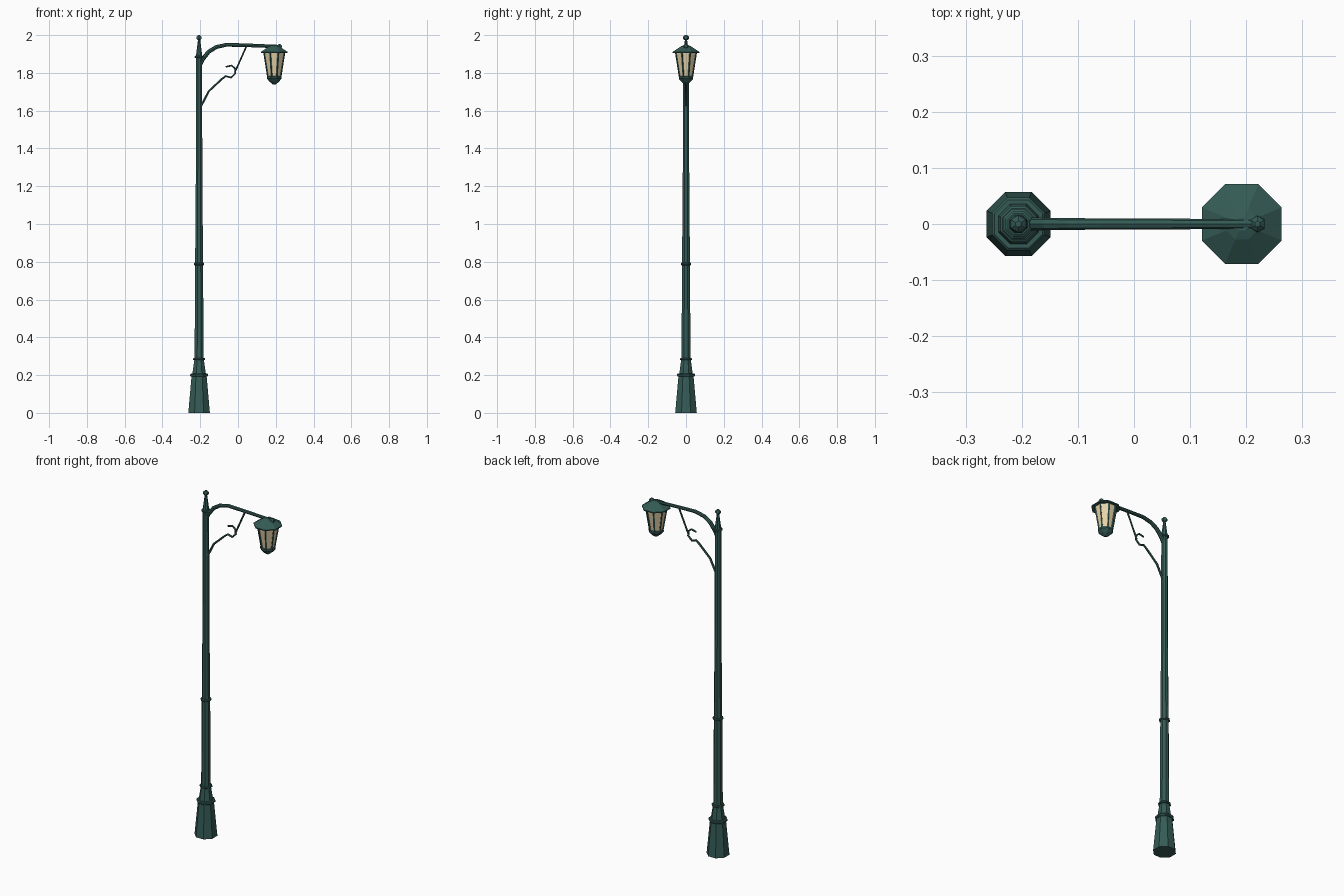
import bpy, math
from mathutils import Vector

if "Cube" in bpy.data.objects:
    bpy.data.objects.remove(bpy.data.objects["Cube"])

PX, LX = -0.206, 0.192   # pole and lantern axes


def material(name, color):
    m = bpy.data.materials.new(name)
    m.diffuse_color = color
    m.use_nodes = True
    m.node_tree.nodes["Principled BSDF"].inputs["Base Color"].default_value = m.diffuse_color
    return m


GREEN = material("green_paint", (0.035, 0.105, 0.092, 1))
GLASS = material("warm_glass", (0.80, 0.66, 0.40, 1))


def mesh_object(name, verts, faces, mat):
    me = bpy.data.meshes.new(name)
    me.from_pydata(verts, [], faces)
    me.materials.append(mat)
    ob = bpy.data.objects.new(name, me)
    bpy.context.collection.objects.link(ob)
    return ob


def lathe(name, x, profile, mat=GREEN, sides=8):
    """Flat-sided turned part; profile holds (apothem, z) from bottom to top."""
    k = 1 / math.cos(math.pi / sides)
    verts, faces = [], []
    for r, z in profile:
        for i in range(sides):
            a = 2 * math.pi * (i + 0.5) / sides
            verts.append((x + r * k * math.cos(a), r * k * math.sin(a), z))
    for j in range(len(profile) - 1):
        for i in range(sides):
            n = (i + 1) % sides
            faces.append((j * sides + i, j * sides + n, (j + 1) * sides + n, (j + 1) * sides + i))
    faces.append(tuple(reversed(range(sides))))
    faces.append(tuple(range(len(verts) - sides, len(verts))))
    return mesh_object(name, verts, faces, mat)


def tube(name, points, r0, r1, sides=6, mat=GREEN):
    """Faceted tube through points, tapering from r0 to r1."""
    pts = [Vector(p) for p in points]
    verts, faces = [], []
    for j, p in enumerate(pts):
        t = (pts[min(j + 1, len(pts) - 1)] - pts[max(j - 1, 0)]).normalized()
        u = t.cross(Vector((0, 1, 0)))
        u = u.normalized() if u.length > 0.1 else Vector((1, 0, 0))
        v = u.cross(t)
        r = r0 + (r1 - r0) * j / (len(pts) - 1)
        for i in range(sides):
            a = 2 * math.pi * i / sides
            verts.append(p + r * (math.cos(a) * v + math.sin(a) * u))
    for j in range(len(pts) - 1):
        for i in range(sides):
            n = (i + 1) % sides
            faces.append((j * sides + i, j * sides + n, (j + 1) * sides + n, (j + 1) * sides + i))
    faces += [tuple(reversed(range(sides))), tuple(range(len(verts) - sides, len(verts)))]
    return mesh_object(name, verts, faces, mat)


def knob(name, x, z, r):
    lathe(name, x, [(0.35 * r, z - r), (0.87 * r, z - 0.5 * r), (r, z),
                    (0.87 * r, z + 0.5 * r), (0.35 * r, z + r)], sides=6)


def plane_path(pairs):
    return [(x, 0, z) for x, z in pairs]


# Post: flared base, shaft and collars
lathe("base", PX, [(0.057, 0), (0.040, 0.195), (0.036, 0.205), (0.025, 0.283)])
lathe("shaft", PX, [(0.024, 0.27), (0.021, 0.785), (0.017, 1.3), (0.016, 1.89)])
for name, r, z, h in (("base_collar", 0.047, 0.200, 0.008), ("upper_collar", 0.032, 0.285, 0.006),
                      ("middle_collar", 0.027, 0.788, 0.007), ("top_collar", 0.023, 1.885, 0.006)):
    lathe(name, PX, [(r - 0.004, z - h), (r, z - h / 2), (r, z + h / 2), (r - 0.004, z + h)])
lathe("finial", PX, [(0.017, 1.885), (0.014, 1.91), (0.006, 1.975)])
knob("finial_ball", PX, 1.986, 0.014)

# Curved arm
tube("arm", plane_path([(-0.206, 1.835), (-0.187, 1.872), (-0.155, 1.912), (-0.115, 1.937),
                        (-0.06, 1.949), (0.05, 1.946), (0.225, 1.939)]), 0.012, 0.009, 8)
knob("arm_ball", 0.220, 1.940, 0.013)

# Scroll bracket below the arm
tube("scroll", plane_path([(-0.200, 1.615), (-0.155, 1.703), (-0.085, 1.768), (-0.065, 1.783),
                           (-0.037, 1.775), (-0.014, 1.797), (-0.016, 1.824), (-0.034, 1.839),
                           (-0.065, 1.832)]), 0.0065, 0.005)
tube("scroll_strut", plane_path([(-0.018, 1.800), (0.046, 1.944)]), 0.005, 0.005)

# Lantern: roof, glass, corner bars and bottom cup
lathe("lantern_roof", LX, [(0.055, 1.907), (0.071, 1.905), (0.071, 1.911), (0.028, 1.940), (0.012, 1.946)])
lathe("lantern_glass", LX, [(0.033, 1.78), (0.053, 1.908)], GLASS)
lathe("lantern_cup", LX, [(0.006, 1.738), (0.024, 1.752), (0.038, 1.769), (0.038, 1.779), (0.033, 1.783)])
k = 1 / math.cos(math.pi / 8)
for i in range(8):
    a = 2 * math.pi * (i + 0.5) / 8
    c, s = math.cos(a) * k, math.sin(a) * k
    tube(f"lantern_bar_{i + 1}", [(LX + 0.033 * c, 0.033 * s, 1.775),
                                  (LX + 0.054 * c, 0.054 * s, 1.910)], 0.0045, 0.0045, 4)
